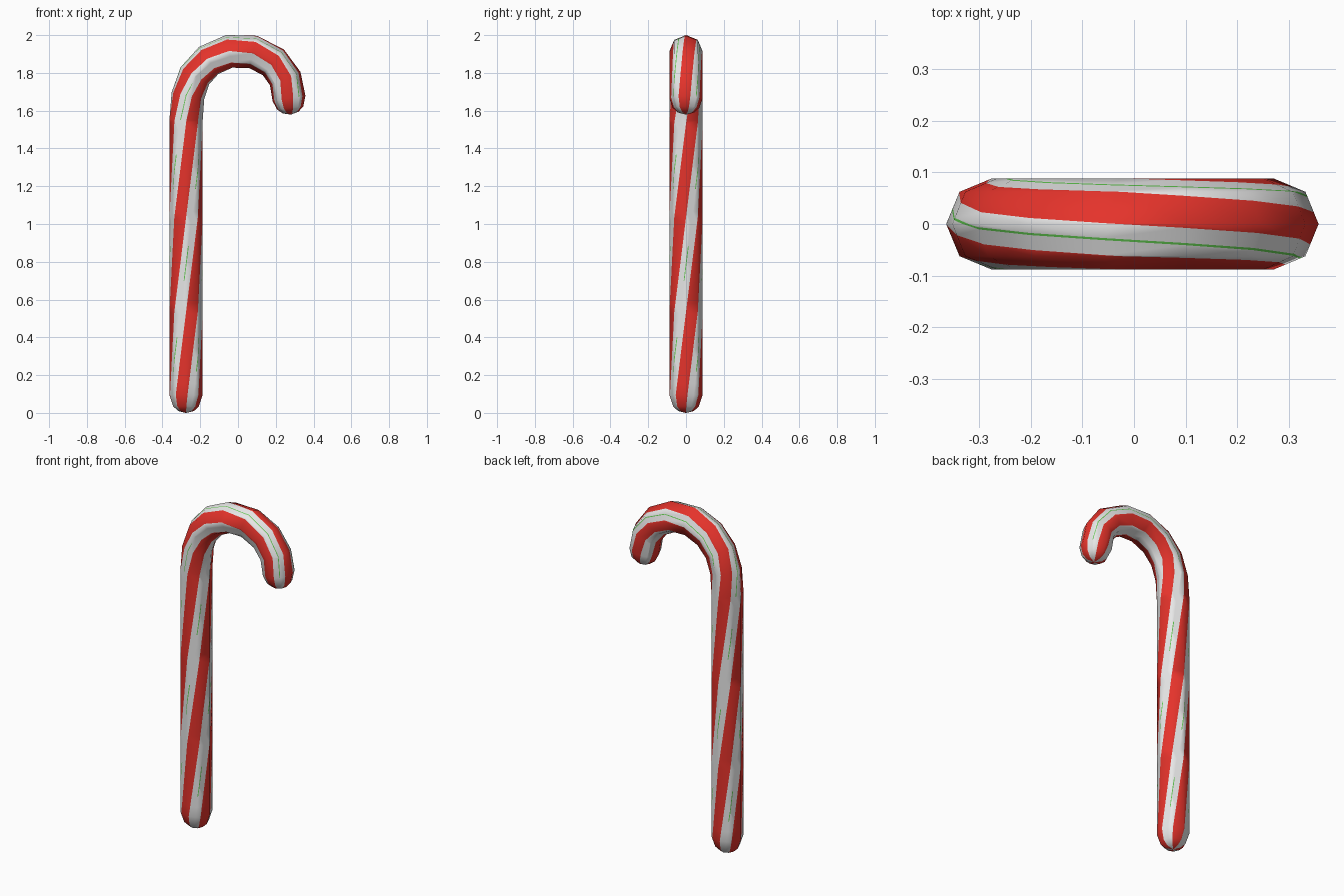
import bpy, bmesh, math
from mathutils import Vector

if "Cube" in bpy.data.objects:
    bpy.data.objects.remove(bpy.data.objects["Cube"])

R = 0.088   # tube radius
SIDES = 8


def material(name, rgb):
    m = bpy.data.materials.new(name)
    m.diffuse_color = (*rgb, 1)
    m.use_nodes = True
    m.node_tree.nodes["Principled BSDF"].inputs["Base Color"].default_value = m.diffuse_color
    return m


# Stations along the cane: x, z, radius, stripe twist in degrees
stations = [(-0.275, 0.0, 0.003, -22), (-0.275, 0.01, 0.042, -22),
            (-0.275, 0.035, 0.068, -21), (-0.275, 0.095, R, -17)]
shaft_steps = 24
for i in range(1, shaft_steps + 1):
    t = i / shaft_steps
    stations.append((-0.275, 0.095 + 1.455 * t, R, -17 + 131 * t))
hook_start = len(stations) - 1
# Hook
for x, z, tw in [(-0.265, 1.68, 128), (-0.228, 1.785, 141), (-0.155, 1.866, 149),
                 (-0.047, 1.914, 156), (0.08, 1.911, 163), (0.187, 1.856, 170),
                 (0.250, 1.770, 178), (0.270, 1.665, 186)]:
    stations.append((x, z, R, tw))
hook_end = len(stations) - 1
# Rounded tip
stations += [(0.276, 1.615, 0.070, 188), (0.279, 1.590, 0.042, 189), (0.280, 1.580, 0.003, 189)]


def tangent(i):
    a = stations[max(i - 1, 0)]
    b = stations[min(i + 1, len(stations) - 1)]
    return Vector((b[0] - a[0], 0, b[1] - a[1])).normalized()


def corner(i, j):
    x, z, r, _ = stations[i]
    t = tangent(i)
    a = math.tau * j / SIDES
    return Vector((x, 0, z)) + Vector((t.z, 0, -t.x)) * (r * math.cos(a)) + Vector((0, r * math.sin(a), 0))


def clip(poly, f):
    """Keep the part of a (u, v) polygon where f >= 0."""
    out = []
    for k, p in enumerate(poly):
        q = poly[(k + 1) % len(poly)]
        fp, fq = f(p), f(q)
        if fp >= 0:
            out.append(p)
        if (fp >= 0) != (fq >= 0):
            s = fp / (fp - fq)
            out.append((p[0] + (q[0] - p[0]) * s, p[1] + (q[1] - p[1]) * s))
    return out


def green_shows(i, j):
    """Green dashes lie where its line crosses a corner of the shaft, and along the outside of the hook."""
    tw = (stations[i][3] + stations[i + 1][3]) / 2
    if hook_start <= i < hook_end:
        return j in (2, 3, 4, 5)
    return i < hook_start and abs((tw + 22.5) % 45 - 22.5) < 8


# Stripe pattern repeating every 90 degrees: start, end, material index
GREEN_HALF = 1.5
bands = [(-22.5, 22.5, 1), (22.5, 45 - GREEN_HALF, 0),
         (45 - GREEN_HALF, 45 + GREEN_HALF, 2), (45 + GREEN_HALF, 67.5, 0)]

bm = bmesh.new()
step = 360 / SIDES
for i in range(len(stations) - 1):
    tw0, tw1 = stations[i][3], stations[i + 1][3]
    for j in range(SIDES):
        c00, c10 = corner(i, j), corner(i, j + 1)
        c01, c11 = corner(i + 1, j), corner(i + 1, j + 1)

        def phi(p):
            return (j + p[0]) * step - (tw0 + (tw1 - tw0) * p[1])

        for k in range(-4, 6):
            for lo, hi, mat in bands:
                lo_k, hi_k = lo + 90 * k, hi + 90 * k
                poly = clip([(0, 0), (1, 0), (1, 1), (0, 1)], lambda p: phi(p) - lo_k)
                poly = clip(poly, lambda p: hi_k - phi(p)) if poly else []
                if len(poly) < 3:
                    continue
                vs = [bm.verts.new(c00.lerp(c10, u).lerp(c01.lerp(c11, u), v)) for u, v in poly]
                face = bm.faces.new(vs)
                face.material_index = 0 if mat == 2 and not green_shows(i, j) else mat

bmesh.ops.remove_doubles(bm, verts=bm.verts[:], dist=0.00005)
bmesh.ops.holes_fill(bm, edges=[e for e in bm.edges if e.is_boundary], sides=60)
bmesh.ops.recalc_face_normals(bm, faces=bm.faces[:])

mesh = bpy.data.meshes.new("striped_cane")
bm.to_mesh(mesh)
bm.free()
for m in (material("white", (0.8, 0.8, 0.8)), material("red", (0.78, 0.033, 0.024)),
          material("green", (0.12, 0.58, 0.08))):
    mesh.materials.append(m)
cane = bpy.data.objects.new("striped_cane", mesh)
bpy.context.collection.objects.link(cane)
bpy.context.view_layer.objects.active = cane
cane.select_set(True)
bpy.ops.object.shade_smooth_by_angle(angle=math.radians(60))
